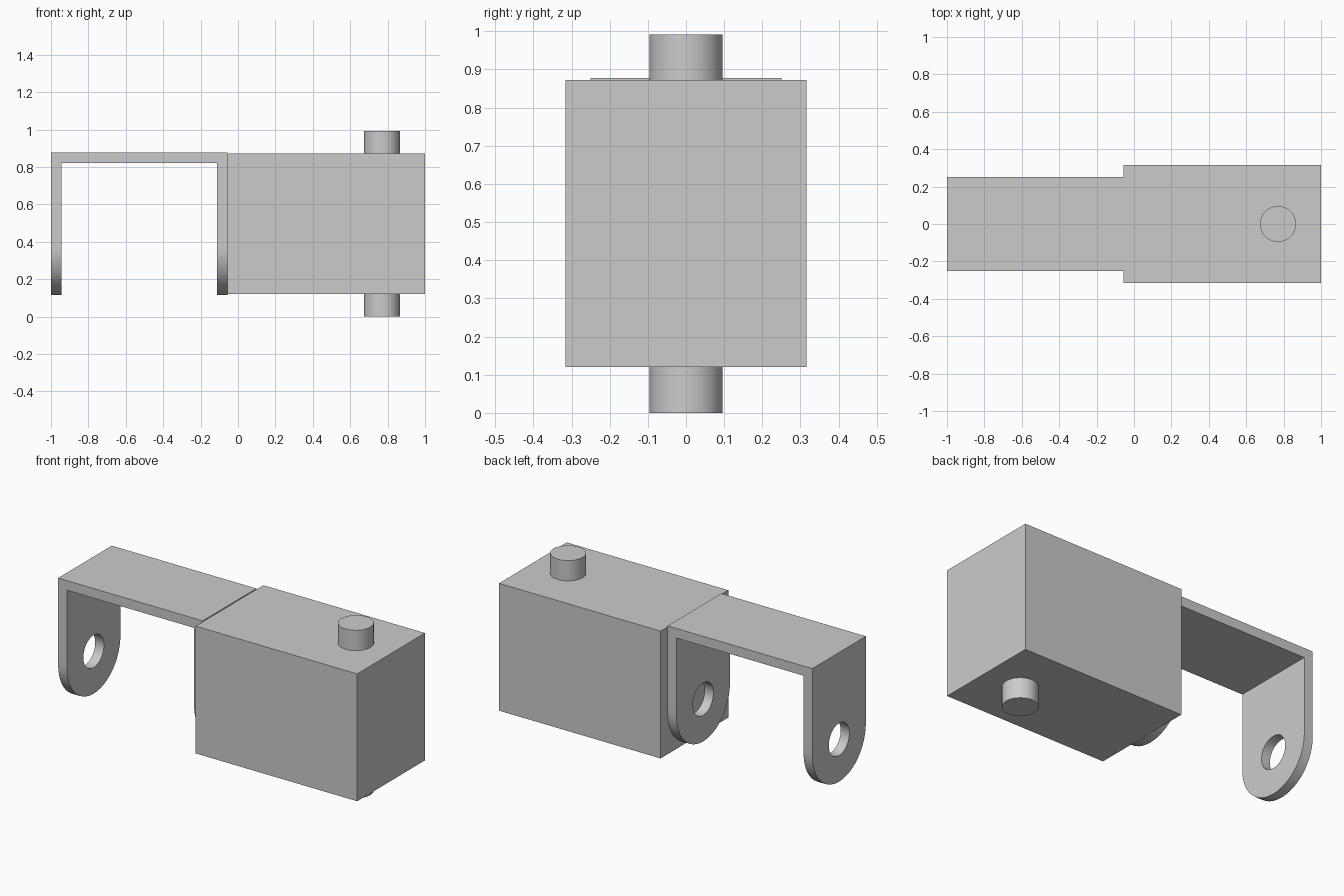
import bpy, bmesh, math
from mathutils import Matrix

cube = bpy.data.objects.get("Cube")
if cube:
    bpy.data.objects.remove(cube, do_unlink=True)

grey = bpy.data.materials.new("plain grey")
grey.use_nodes = True
grey.diffuse_color = (0.6, 0.6, 0.6, 1)
grey.node_tree.nodes["Principled BSDF"].inputs["Base Color"].default_value = (0.6, 0.6, 0.6, 1)

BOTTOM, TOP = 0.12, 0.872        # block height range
JOINT = -0.055                   # where bracket and block meet
PIN_R, SHEET = 0.096, 0.057
HALF_W, ROOF = 0.25, 0.878       # bracket half width and top
EYE_Z = 0.365                    # centre of the rounded ears


def finish(name, bm, smooth=False):
    bmesh.ops.recalc_face_normals(bm, faces=bm.faces)
    mesh = bpy.data.meshes.new(name)
    bm.to_mesh(mesh)
    bm.free()
    mesh.materials.append(grey)
    obj = bpy.data.objects.new(name, mesh)
    bpy.context.collection.objects.link(obj)
    if smooth:
        bpy.ops.object.select_all(action='DESELECT')
        obj.select_set(True)
        bpy.context.view_layer.objects.active = obj
        bpy.ops.object.shade_smooth_by_angle(angle=math.radians(30))
    return obj


def box(name, x0, x1, half_y, z0, z1):
    bm = bmesh.new()
    bmesh.ops.create_cube(bm, size=1)
    bmesh.ops.scale(bm, vec=(x1 - x0, 2 * half_y, z1 - z0), verts=bm.verts)
    bmesh.ops.translate(bm, vec=((x0 + x1) / 2, 0, (z0 + z1) / 2), verts=bm.verts)
    return finish(name, bm)


def pin(name, z0, z1):
    bm = bmesh.new()
    bmesh.ops.create_cone(bm, cap_ends=True, segments=48, radius1=PIN_R, radius2=PIN_R,
                          depth=z1 - z0, matrix=Matrix.Translation((0.77, 0, (z0 + z1) / 2)))
    return finish(name, bm, smooth=True)


def ear(name, x0):
    """Strap with a rounded lower end and a round hole, as rings of matching points."""
    bm = bmesh.new()
    n = 48
    outer, inner = [], []
    roof = ROOF - SHEET - EYE_Z
    corner = math.atan2(roof, HALF_W)
    for i in range(n):
        # upper half follows the straight sides, lower half is a semicircle
        if i <= n // 2:
            t = i / (n // 2)
            a = math.pi * t
            if t < 0.25:
                y, z = HALF_W, roof * t * 4
            elif t <= 0.75:
                y, z = HALF_W * (2 - 4 * t), roof
            else:
                y, z = -HALF_W, roof * (1 - t) * 4
        else:
            a = 2 * math.pi * i / n
            y, z = HALF_W * math.cos(a), HALF_W * math.sin(a)
        outer.append(bm.verts.new((x0, y, EYE_Z + z)))
        inner.append(bm.verts.new((x0, PIN_R * math.cos(a), EYE_Z + PIN_R * math.sin(a))))
    faces = [bm.faces.new((outer[i], outer[(i + 1) % n], inner[(i + 1) % n], inner[i]))
             for i in range(n)]
    new = bmesh.ops.extrude_face_region(bm, geom=faces)["geom"]
    bmesh.ops.translate(bm, vec=(SHEET, 0, 0),
                        verts=[g for g in new if isinstance(g, bmesh.types.BMVert)])
    return finish(name, bm, smooth=True)


# Solid block with a pin above and below
box("block", JOINT, 1, 0.316, BOTTOM, TOP)
pin("upper_pin", TOP, TOP + BOTTOM)
pin("lower_pin", 0, BOTTOM)

# U-shaped sheet bracket
box("bracket_top", -1, JOINT, HALF_W, ROOF - SHEET, ROOF)
ear("outer_ear", -1)
ear("inner_ear", JOINT - SHEET)
